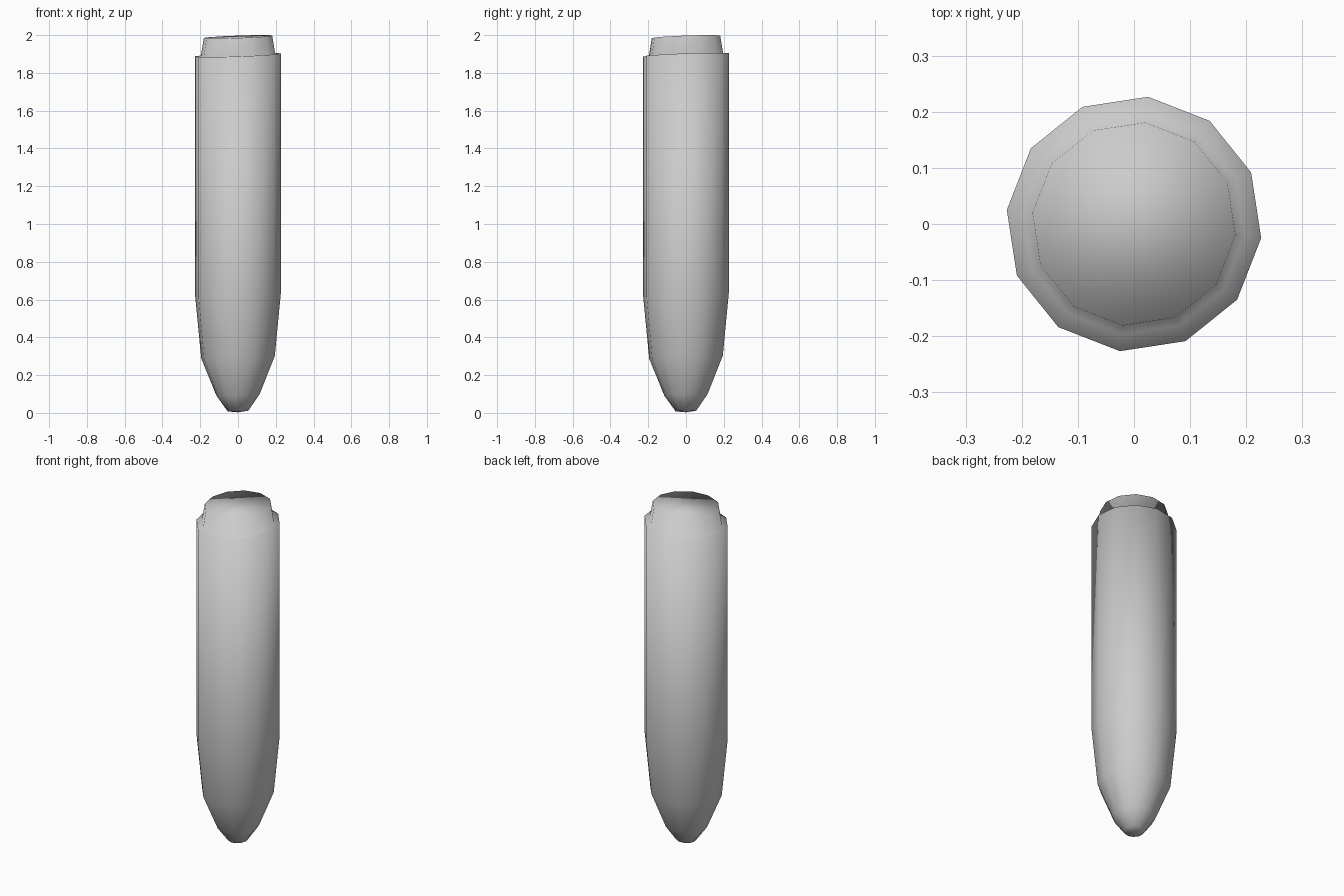
import bpy, bmesh, math

if "Cube" in bpy.data.objects:
    bpy.data.objects.remove(bpy.data.objects["Cube"])

SIDES = 12
OFFSET = math.radians(-6.3)   # slight turn of the 12-sided outline
SLANT = 0.036                 # rings rise gently towards +x and +y

# Radius and height of each ring, from blunt tip to top plug
PROFILE = [
    (0.055, 0.010), (0.115, 0.095), (0.196, 0.295), (0.228, 0.625),
    (0.228, 1.895), (0.198, 1.895), (0.182, 1.991),
]


def ring(bm, radius, height):
    verts = []
    for i in range(SIDES):
        a = OFFSET + 2 * math.pi * i / SIDES
        x, y = radius * math.cos(a), radius * math.sin(a)
        verts.append(bm.verts.new((x, y, height + SLANT * (x + y))))
    return verts


# Tapered body with stepped top plug
bm = bmesh.new()
rings = [ring(bm, r, z) for r, z in PROFILE]
for low, high in zip(rings, rings[1:]):
    for i in range(SIDES):
        j = (i + 1) % SIDES
        bm.faces.new((low[i], low[j], high[j], high[i]))

# Blunt tip and top cap
tip = bm.verts.new((0, 0, 0.003))
for i in range(SIDES):
    bm.faces.new((tip, rings[0][(i + 1) % SIDES], rings[0][i]))
bm.faces.new(rings[-1])

for f in bm.faces:
    f.smooth = True
bmesh.ops.recalc_face_normals(bm, faces=bm.faces)

mesh = bpy.data.meshes.new("tapered_body")
bm.to_mesh(mesh)
bm.free()
body = bpy.data.objects.new("tapered_body", mesh)
bpy.context.collection.objects.link(body)
